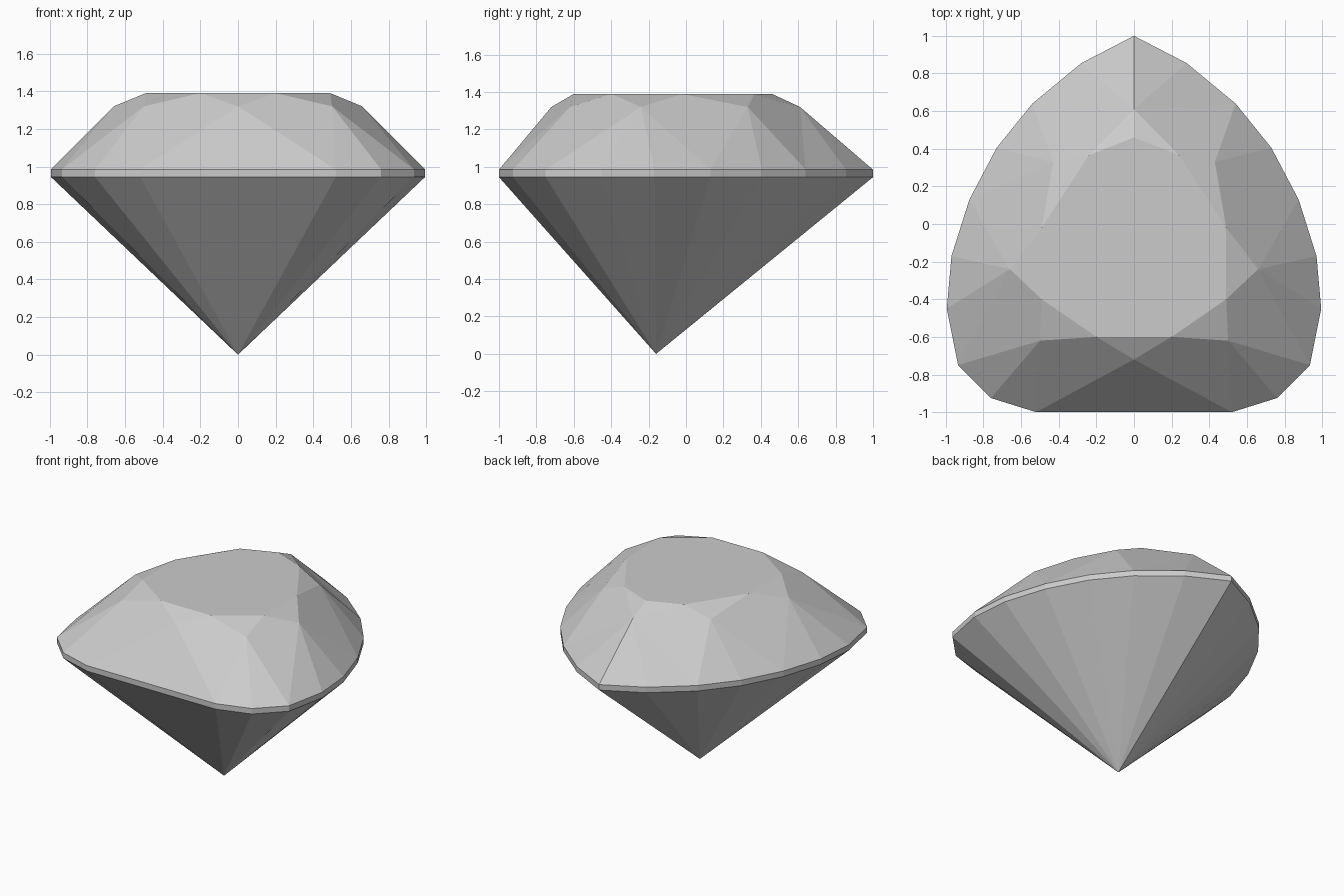
import bpy
import bmesh

if "Cube" in bpy.data.objects:
    bpy.data.objects.remove(bpy.data.objects["Cube"], do_unlink=True)

# Heights
GIRDLE_LOW, GIRDLE_TOP, BREAK_Z, TABLE_Z = 0.945, 0.985, 1.32, 1.39
TIP = (0, -0.16, 0)

# Half outlines, running from the pointed back to the flat front
GIRDLE = [(0, 1), (0.28, 0.855), (0.54, 0.64), (0.73, 0.405), (0.875, 0.13),
          (0.97, -0.17), (0.995, -0.45), (0.935, -0.75), (0.76, -0.925), (0.52, -1)]
BREAKS = [(0, 0.61), (0.43, 0.33), (0.66, -0.24), (0.5, -0.62), (0, -0.72)]
TABLE = [(0, 0.46), (0.24, 0.365), (0.49, -0.02), (0.49, -0.4), (0.2, -0.6)]
# Girdle corner met by each main facet
MAINS = [0, 2, 4, 7, 9]

# Stone material
stone = bpy.data.materials.new("pale grey stone")
colour = (0.6, 0.6, 0.6, 1)
stone.diffuse_color = colour
stone.use_nodes = True
stone.node_tree.nodes["Principled BSDF"].inputs["Base Color"].default_value = colour


def mirrored(half):
    """Close a half outline with its mirror image."""
    return half + [(-x, y) for x, y in reversed(half) if x > 0]


def at(points, z):
    return [(x, y, z) for x, y in points]


def make_part(name, faces):
    """Join loose faces into one flat-shaded object."""
    bm = bmesh.new()
    for face in faces:
        bm.faces.new([bm.verts.new(p) for p in face])
    bmesh.ops.remove_doubles(bm, verts=bm.verts, dist=0.0001)
    bmesh.ops.recalc_face_normals(bm, faces=bm.faces)
    mesh = bpy.data.meshes.new(name)
    bm.to_mesh(mesh)
    bm.free()
    mesh.materials.append(stone)
    obj = bpy.data.objects.new(name, mesh)
    bpy.context.collection.objects.link(obj)
    return obj


low = at(mirrored(GIRDLE), GIRDLE_LOW)
high = at(mirrored(GIRDLE), GIRDLE_TOP)
pairs = [(i, (i + 1) % len(low)) for i in range(len(low))]

# Pavilion: facets meeting at the tip, capped where the girdle sits
pavilion = make_part("pavilion", [(low[j], low[i], TIP) for i, j in pairs])

# Girdle band
girdle = make_part("girdle", [(low[i], low[j], high[j], high[i]) for i, j in pairs])

# Crown, one half at a time
rim = at(GIRDLE, GIRDLE_TOP)
mid = at(BREAKS, BREAK_Z)
top = at(TABLE, TABLE_Z)
half = []
for k in range(len(MAINS) - 1):
    # upper girdle facets fan out from each break point
    half += [(mid[k], rim[i], rim[i + 1]) for i in range(MAINS[k], MAINS[k + 1])]
    # star facet beside the table
    half.append((mid[k], top[k], top[k + 1]))
    # kite-shaped main facet
    half.append((top[k + 1], mid[k], rim[MAINS[k + 1]], mid[k + 1]))

crown_faces = half + [[(-x, y, z) for x, y, z in reversed(f)] for f in half]
# Front facets crossing the centre line, then the flat table
for corner in (rim[-1], top[-1]):
    crown_faces.append((mid[-1], corner, (-corner[0], corner[1], corner[2])))
crown_faces.append(at(mirrored(TABLE), TABLE_Z))
crown = make_part("crown", crown_faces)

# Open shells: make sure every facet faces away from the stone's core
for part in (pavilion, girdle, crown):
    bm = bmesh.new()
    bm.from_mesh(part.data)
    bm.normal_update()
    for face in bm.faces:
        centre = face.calc_center_median()
        centre.z -= GIRDLE_LOW
        if face.normal.dot(centre) < 0:
            face.normal_flip()
    bm.to_mesh(part.data)
    bm.free()
